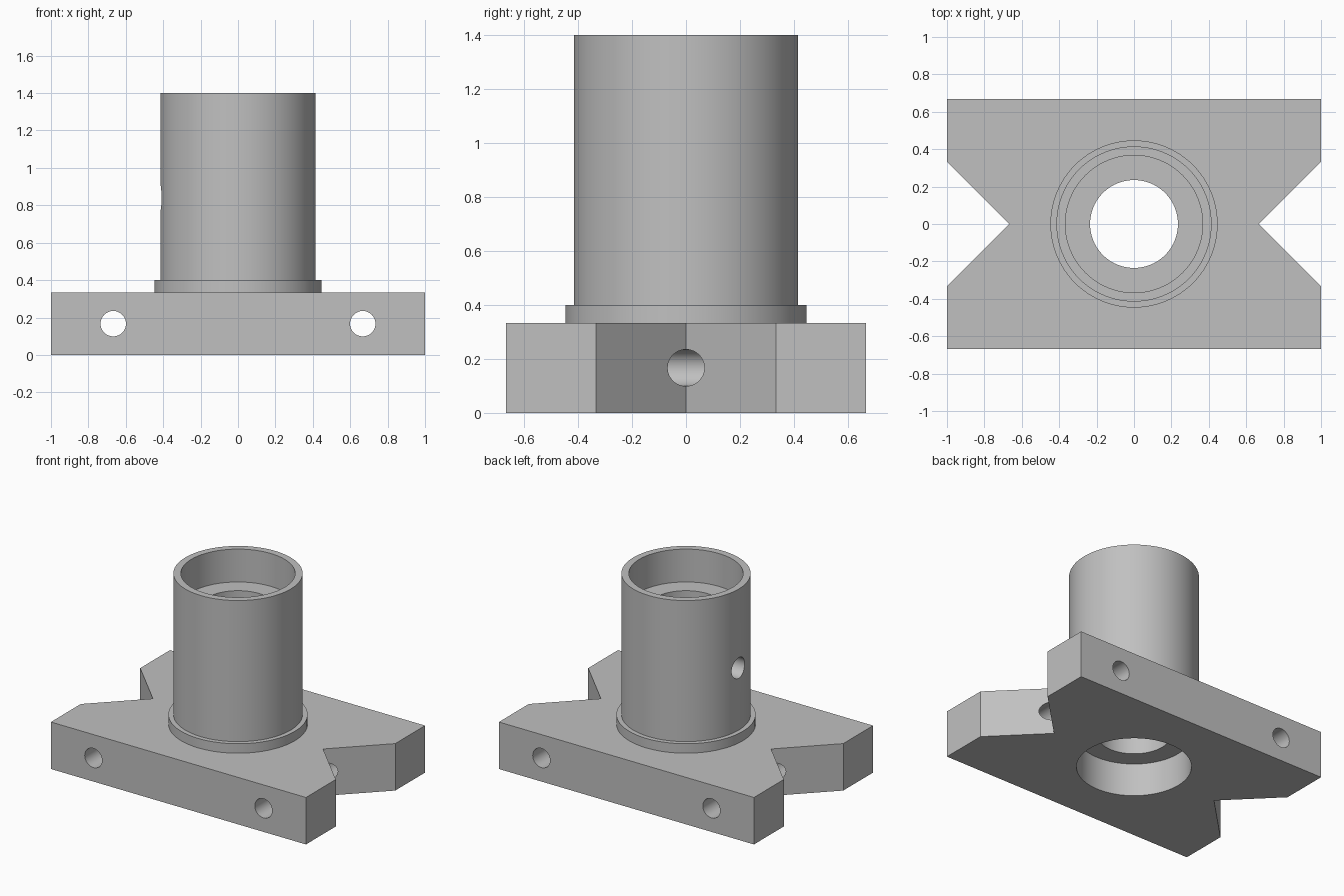
import bpy, bmesh, math
from mathutils import Matrix

if "Cube" in bpy.data.objects:
    bpy.data.objects.remove(bpy.data.objects["Cube"])

grey = bpy.data.materials.new("plain_grey")
grey.diffuse_color = (0.53, 0.53, 0.53, 1)
grey.use_nodes = True
grey.node_tree.nodes["Principled BSDF"].inputs["Base Color"].default_value = grey.diffuse_color

BASE_X, BASE_Y, BASE_H = 1.0, 0.667, 0.333


def make_object(name, bm):
    bmesh.ops.recalc_face_normals(bm, faces=bm.faces)
    mesh = bpy.data.meshes.new(name)
    bm.to_mesh(mesh)
    bm.free()
    mesh.materials.append(grey)
    obj = bpy.data.objects.new(name, mesh)
    bpy.context.collection.objects.link(obj)
    return obj


def lathe(name, profile, segments=96):
    """Closed solid turned about z from (radius, height) points."""
    bm = bmesh.new()
    rings = []
    for r, z in profile:
        rings.append([bm.verts.new((r * math.cos(2 * math.pi * i / segments),
                                    r * math.sin(2 * math.pi * i / segments), z))
                      for i in range(segments)])
    for a, b in zip(rings, rings[1:]):
        for i in range(segments):
            j = (i + 1) % segments
            bm.faces.new((a[i], a[j], b[j], b[i]))
    bm.faces.new(rings[0])
    bm.faces.new(rings[-1])
    return make_object(name, bm)


def rod(name, radius, length, matrix):
    bm = bmesh.new()
    bmesh.ops.create_cone(bm, cap_ends=True, segments=48, radius1=radius,
                          radius2=radius, depth=length, matrix=matrix)
    return make_object(name, bm)


def combine(target, tool, operation):
    mod = target.modifiers.new(operation.lower(), 'BOOLEAN')
    mod.operation = operation
    mod.solver = 'EXACT'
    mod.object = tool
    bpy.context.view_layer.objects.active = target
    bpy.ops.object.modifier_apply(modifier=mod.name)
    bpy.data.objects.remove(tool)


# base plate with a V notch in each end
notch = 0.333
half = [(BASE_X, -BASE_Y), (BASE_X, -notch), (BASE_X - notch, 0),
        (BASE_X, notch), (BASE_X, BASE_Y)]
outline = half + [(-x, -y) for x, y in half]
bm = bmesh.new()
face = bm.faces.new([bm.verts.new((x, y, 0)) for x, y in outline])
extruded = bmesh.ops.extrude_face_region(bm, geom=[face])
bmesh.ops.translate(bm, vec=(0, 0, BASE_H),
                    verts=[g for g in extruded["geom"] if isinstance(g, bmesh.types.BMVert)])
housing = make_object("bearing_housing", bm)

# cross holes running front to back through the notch tips
for side in (-1, 1):
    place = Matrix.Translation((side * 0.667, 0, 0.167)) @ Matrix.Rotation(math.pi / 2, 4, 'X')
    combine(housing, rod("cross_hole", 0.068, 2, place), 'DIFFERENCE')

# collar and upright tube
tube = lathe("tube", [(0.447, 0.1), (0.447, 0.4), (0.415, 0.4), (0.415, 1.4)])
combine(housing, tube, 'UNION')

# stepped bore: wide seat at both ends, narrow in the middle
bore = lathe("bore", [(0.367, -0.1), (0.367, 0.233), (0.235, 0.233),
                      (0.235, 1.167), (0.367, 1.167), (0.367, 1.5)])
combine(housing, bore, 'DIFFERENCE')

# side hole through the left wall of the tube
place = Matrix.Translation((-0.35, 0, 0.84)) @ Matrix.Rotation(math.pi / 2, 4, 'Y')
combine(housing, rod("side_hole", 0.073, 0.5, place), 'DIFFERENCE')

bpy.ops.object.select_all(action='DESELECT')
housing.select_set(True)
bpy.context.view_layer.objects.active = housing
bpy.ops.object.shade_smooth_by_angle(angle=math.radians(30))
